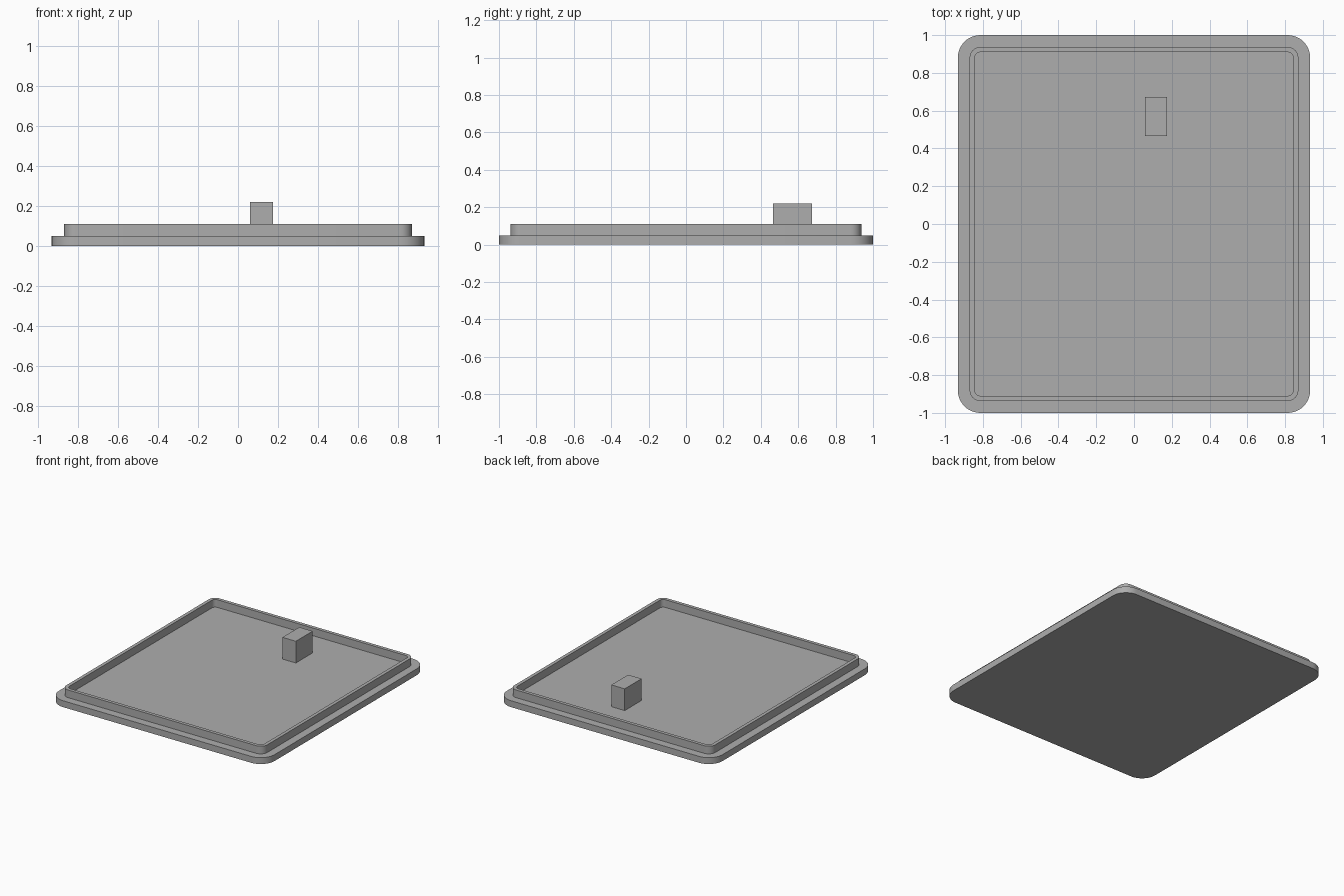
import bpy, bmesh
from math import cos, sin, pi, radians

cube = bpy.data.objects.get("Cube")
if cube:
    bpy.data.objects.remove(cube, do_unlink=True)

grey = bpy.data.materials.new("plain grey")
grey.use_nodes = True
colour = (0.42, 0.42, 0.42, 1)
grey.diffuse_color = colour
grey.node_tree.nodes["Principled BSDF"].inputs["Base Color"].default_value = colour

HALF_X, HALF_Y, CORNER = 0.933, 1.0, 0.12
STEPS = 10  # segments per rounded corner


def finish(bm, name):
    bmesh.ops.recalc_face_normals(bm, faces=bm.faces[:])
    mesh = bpy.data.meshes.new(name)
    bm.to_mesh(mesh)
    bm.free()
    mesh.materials.append(grey)
    obj = bpy.data.objects.new(name, mesh)
    bpy.context.collection.objects.link(obj)
    return obj


def rounded_loop(bm, inset, z):
    """Rounded rectangle outline, moved inwards by inset."""
    r = CORNER - inset
    cx, cy = HALF_X - CORNER, HALF_Y - CORNER
    verts = []
    for i, (sx, sy) in enumerate([(1, 1), (-1, 1), (-1, -1), (1, -1)]):
        for k in range(STEPS + 1):
            a = (i + k / STEPS) * pi / 2
            verts.append(bm.verts.new((sx * cx + r * cos(a), sy * cy + r * sin(a), z)))
    return verts


# Lid: flange, raised lip and recessed floor as one stepped section
section = [(0, 0), (0, 0.05), (0.063, 0.05), (0.063, 0.11), (0.09, 0.11), (0.09, 0.05)]
bm = bmesh.new()
loops = [rounded_loop(bm, inset, z) for inset, z in section]
for low, high in zip(loops, loops[1:]):
    for i in range(len(low)):
        j = (i + 1) % len(low)
        bm.faces.new((low[i], low[j], high[j], high[i]))
bm.faces.new(loops[0][::-1])
bm.faces.new(loops[-1])
lid = finish(bm, "lid_tray")
bpy.context.view_layer.objects.active = lid
lid.select_set(True)
bpy.ops.object.shade_smooth_by_angle(angle=radians(30))

# Block standing on the floor
bm = bmesh.new()
bmesh.ops.create_cube(bm, size=1)
bmesh.ops.scale(bm, vec=(0.116, 0.208, 0.17), verts=bm.verts)
bmesh.ops.translate(bm, vec=(0.117, 0.569, 0.135), verts=bm.verts)
finish(bm, "block")
